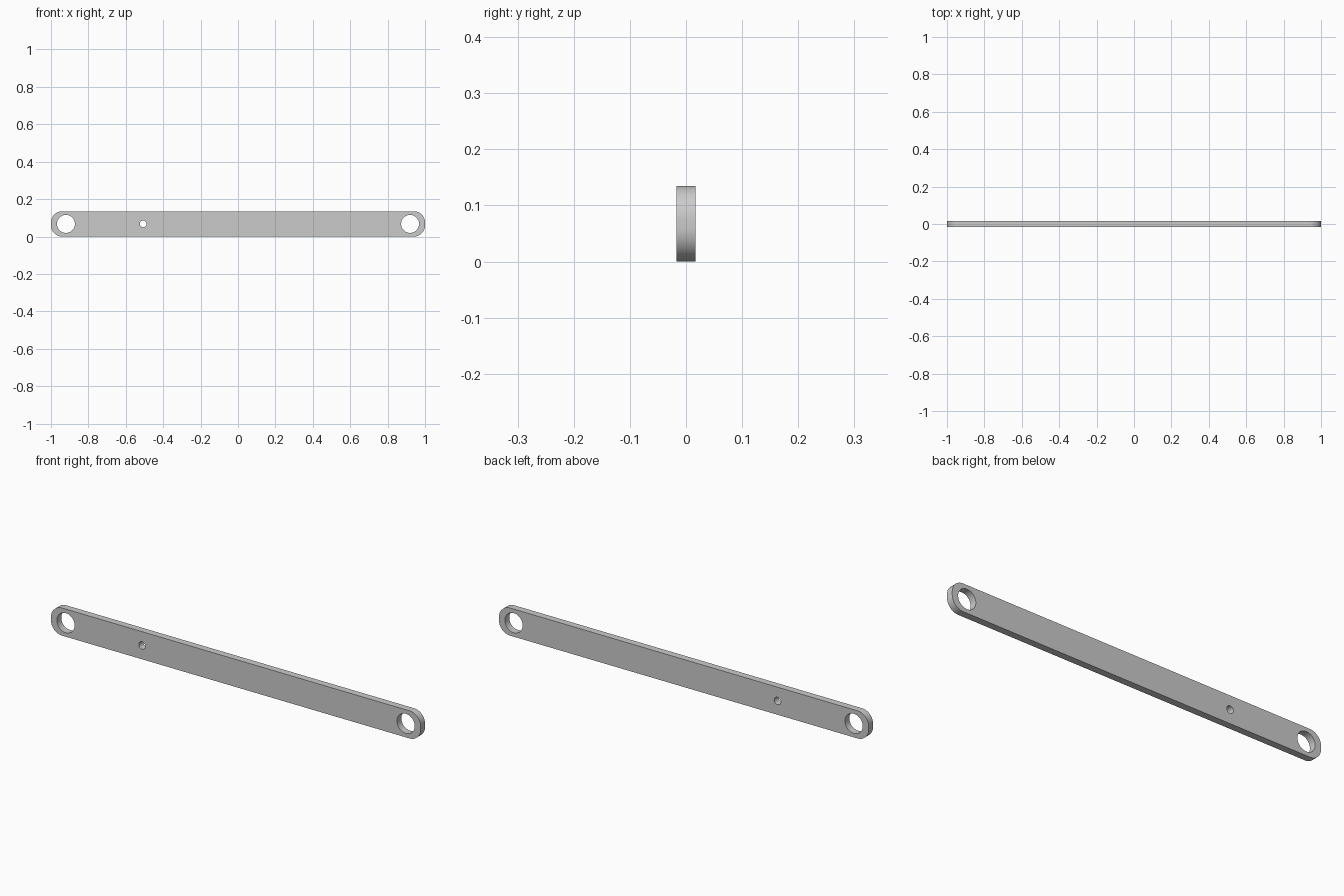
import bpy, bmesh
from math import pi, cos, sin, radians

if "Cube" in bpy.data.objects:
    bpy.data.objects.remove(bpy.data.objects["Cube"])

HEIGHT, THICK, CORNER = 0.135, 0.034, 0.06
MID = HEIGHT / 2


def arc(cx, cy, r, a0, a1, n):
    return [(cx + r * cos(a0 + (a1 - a0) * i / n), cy + r * sin(a0 + (a1 - a0) * i / n))
            for i in range(n + 1)]


def add_loop(curve, points):
    spline = curve.splines.new('POLY')
    spline.points.add(len(points) - 1)
    for p, (x, y) in zip(spline.points, points):
        p.co = (x, y, 0, 1)
    spline.use_cyclic_u = True


curve = bpy.data.curves.new("link_bar", 'CURVE')
curve.dimensions = '2D'
curve.fill_mode = 'BOTH'
curve.extrude = THICK / 2

# Bar outline with rounded ends
dx, dy = 1 - CORNER, MID - CORNER
outline = []
for k, (sx, sy) in enumerate([(1, 1), (-1, 1), (-1, -1), (1, -1)]):
    outline += arc(sx * dx, sy * dy, CORNER, k * pi / 2, (k + 1) * pi / 2, 16)
add_loop(curve, outline)

# Two pivot holes and one small pin hole
for x, r in [(-0.92, 0.048), (0.92, 0.048), (-0.507, 0.018)]:
    add_loop(curve, arc(x, 0, r, 0, 2 * pi, 48)[:-1])

bar = bpy.data.objects.new("link_bar", curve)
bpy.context.collection.objects.link(bar)
bar.rotation_euler = (pi / 2, 0, 0)
bar.location.z = MID

# Turn into a welded mesh with crisp rims
bpy.context.view_layer.objects.active = bar
bar.select_set(True)
bpy.ops.object.convert(target='MESH')
bar = bpy.context.object
bm = bmesh.new()
bm.from_mesh(bar.data)
bmesh.ops.remove_doubles(bm, verts=bm.verts, dist=1e-5)
bmesh.ops.recalc_face_normals(bm, faces=bm.faces)
bm.to_mesh(bar.data)
bm.free()
bpy.ops.object.shade_smooth_by_angle(angle=radians(30))
